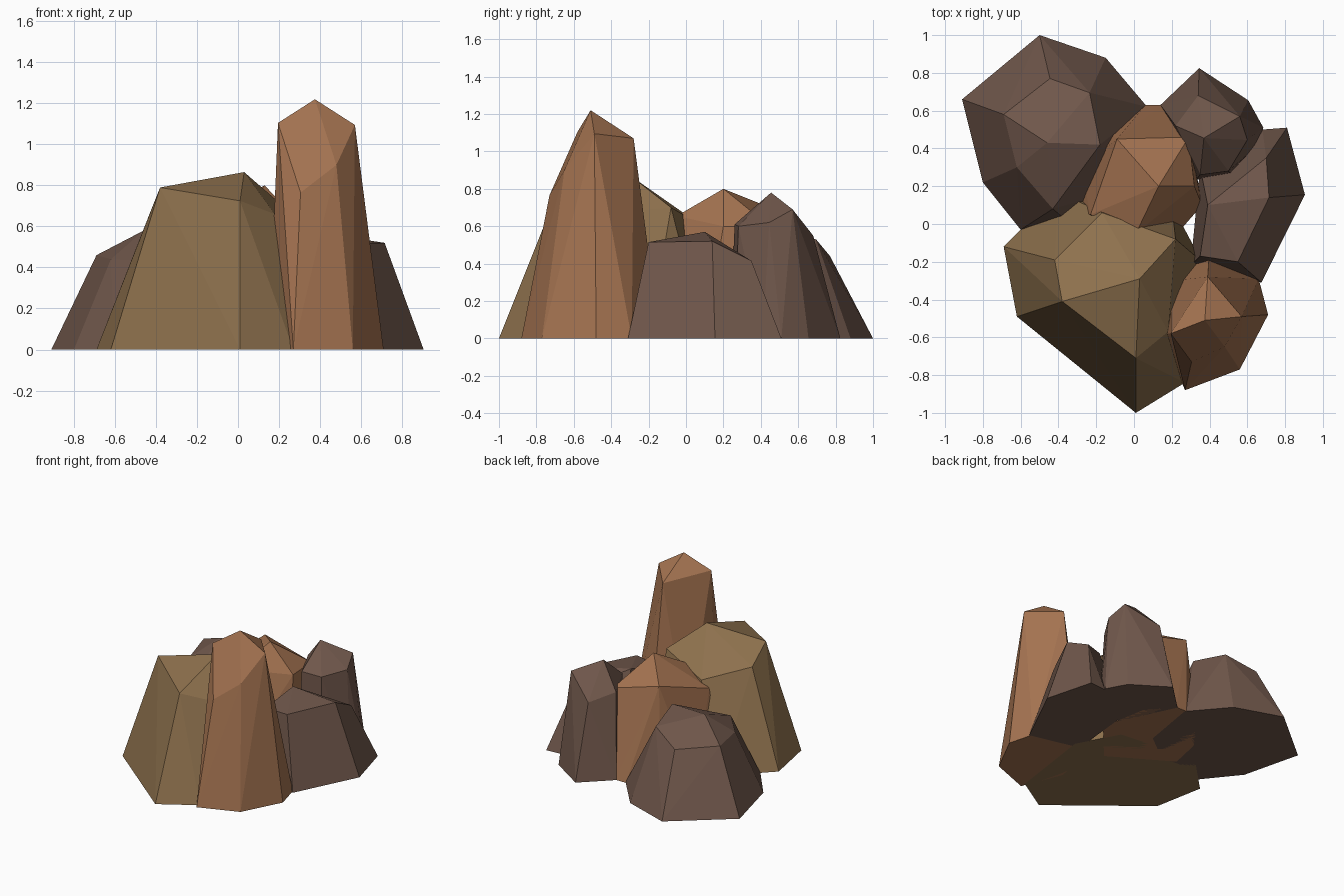
import bpy
import bmesh
import math

default_cube = bpy.data.objects.get("Cube")
if default_cube:
    bpy.data.objects.remove(default_cube, do_unlink=True)


def make_material(name, colour):
    material = bpy.data.materials.new(name)
    material.use_nodes = True
    rgba = (*colour, 1)
    material.diffuse_color = rgba
    shader = material.node_tree.nodes["Principled BSDF"]
    shader.inputs["Base Color"].default_value = rgba
    shader.inputs["Roughness"].default_value = 1
    return material


def make_rock(name, material, footprint, crown):
    """Faceted convex boulder: flat footprint on the ground, crown corners above."""
    bm = bmesh.new()
    for x, y in footprint:
        bm.verts.new((x, y, 0))
    for corner in crown:
        bm.verts.new(corner)
    result = bmesh.ops.convex_hull(bm, input=bm.verts[:])
    # Remove corners that ended up inside the hull
    loose = [v for v in bm.verts if not v.link_faces]
    bmesh.ops.delete(bm, geom=loose, context='VERTS')
    # Merge nearly coplanar triangles into broad facets
    bmesh.ops.dissolve_limit(bm, angle_limit=math.radians(3),
                             verts=bm.verts[:], edges=bm.edges[:])
    bmesh.ops.recalc_face_normals(bm, faces=bm.faces[:])
    for face in bm.faces:
        face.smooth = False
    mesh = bpy.data.meshes.new(name)
    bm.to_mesh(mesh)
    bm.free()
    mesh.materials.append(material)
    rock = bpy.data.objects.new(name, mesh)
    bpy.context.collection.objects.link(rock)
    return rock


olive_stone = make_material("olive stone", (.27, .165, .075))
orange_stone = make_material("orange stone", (.38, .175, .083))
brown_stone = make_material("brown stone", (.16, .095, .07))

# Broad olive boulder at the front
make_rock(
    "front_boulder", olive_stone,
    footprint=[(-.69, -.12), (-.62, -.49), (.01, -1), (.27, -.84),
               (.36, -.2), (.2, .1), (-.4, .17)],
    crown=[(-.38, -.41, .79), (.03, -.29, .865), (.01, -.71, .725),
           (.18, -.57, .66), (.22, -.08, .7), (-.42, -.19, .69),
           (-.17, .06, .62)])

# Tall pointed spire
make_rock(
    "tall_spire", orange_stone,
    footprint=[(.27, -.88), (.56, -.77), (.71, -.48), (.66, -.29),
               (.4, -.14), (.2, -.3), (.15, -.58)],
    crown=[(.375, -.51, 1.22), (.57, -.49, 1.095), (.195, -.58, 1.105),
           (.39, -.28, 1.07), (.305, -.73, .765), (.48, -.65, .9)])

# Rounded orange rock in the middle
make_rock(
    "middle_rock", orange_stone,
    footprint=[(.06, .63), (.15, .63), (.3, .45), (.36, .1),
               (.1, -.2), (-.33, .06), (-.28, .3), (-.14, .5)],
    crown=[(.13, .2, .8), (-.09, .45, .7), (.29, .46, .59),
           (.32, .2, .6), (.01, -.05, .655), (-.23, .05, .57)])

# Low wide brown rock at the back
make_rock(
    "low_back_rock", brown_stone,
    footprint=[(-.91, .66), (-.5, 1), (-.15, .88), (.07, .62),
               (.0, .2), (-.3, -.03), (-.6, -.03), (-.8, .22)],
    crown=[(-.69, .58, .46), (-.445, .77, .44), (-.235, .695, .53),
           (-.46, .43, .58), (-.62, .3, .44), (-.43, .08, .43),
           (-.18, .42, .58)])

# Narrow brown rock at the back
make_rock(
    "narrow_back_rock", brown_stone,
    footprint=[(.345, .825), (.605, .655), (.685, .51), (.65, .41),
               (.52, .26), (.33, .235), (.14, .63)],
    crown=[(.37, .455, .78), (.56, .57, .69), (.6, .445, .62),
           (.35, .26, .61), (.5, .28, .6), (.22, .52, .6),
           (.34, .68, .55)])

# Squat brown rock on the side
make_rock(
    "side_rock", brown_stone,
    footprint=[(.675, -.31), (.905, .155), (.81, .51), (.68, .5),
               (.35, .3), (.3, -.22)],
    crown=[(.55, -.2, .515), (.39, .1, .57), (.715, .14, .52),
           (.7, .35, .415), (.35, -.17, .5)])
